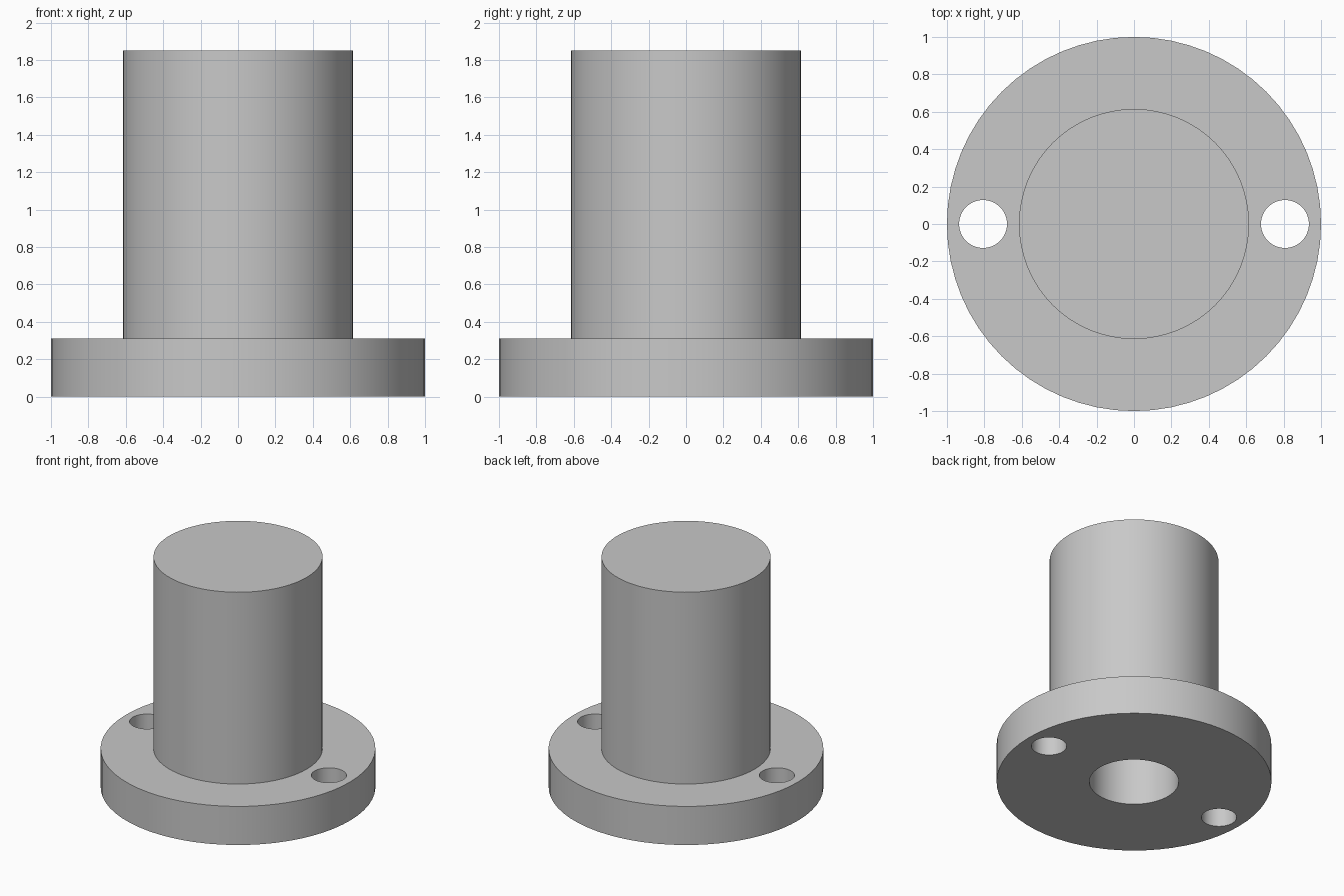
import bpy, bmesh, math

SEGMENTS = 64
FLANGE_R, FLANGE_H = 1.0, 0.31
POST_R, POST_TOP = 0.615, 1.85
BORE_R, BORE_TOP = 0.325, 1.54
HOLE_R, HOLE_X = 0.128, 0.807

cube = bpy.data.objects.get("Cube")
if cube:
    bpy.data.objects.remove(cube, do_unlink=True)

# Plain grey material
grey = bpy.data.materials.new("plain grey")
grey.use_nodes = True
grey.diffuse_color = (0.58, 0.58, 0.58, 1)
grey.node_tree.nodes["Principled BSDF"].inputs["Base Color"].default_value = grey.diffuse_color


def lathe(name, profile):
    """Turn a (radius, height) profile around the z axis."""
    bm = bmesh.new()
    verts = [bm.verts.new((r, 0, z)) for r, z in profile]
    edges = [bm.edges.new(pair) for pair in zip(verts, verts[1:])]
    bmesh.ops.spin(bm, geom=verts + edges, cent=(0, 0, 0), axis=(0, 0, 1),
                   angle=math.tau, steps=SEGMENTS, use_merge=True)
    bmesh.ops.remove_doubles(bm, verts=bm.verts, dist=1e-4)
    bmesh.ops.recalc_face_normals(bm, faces=bm.faces)
    mesh = bpy.data.meshes.new(name)
    bm.to_mesh(mesh)
    bm.free()
    mesh.materials.append(grey)
    obj = bpy.data.objects.new(name, mesh)
    bpy.context.collection.objects.link(obj)
    return obj


# Flanged bushing: flange, post and blind bore in one turned profile
bushing = lathe("flanged_bushing", [
    (0, BORE_TOP), (BORE_R, BORE_TOP), (BORE_R, 0), (FLANGE_R, 0),
    (FLANGE_R, FLANGE_H), (POST_R, FLANGE_H), (POST_R, POST_TOP), (0, POST_TOP)])

# Two bolt holes through the flange
for side, x in (("left", HOLE_X), ("right", -HOLE_X)):
    cutter = lathe(side + "_bolt_hole_cutter", [
        (0, -0.1), (HOLE_R, -0.1), (HOLE_R, FLANGE_H + 0.1), (0, FLANGE_H + 0.1)])
    cutter.location.x = x
    cutter.hide_render = True
    bpy.context.view_layer.update()
    cut = bushing.modifiers.new(side + " bolt hole", 'BOOLEAN')
    cut.operation = 'DIFFERENCE'
    cut.solver = 'EXACT'
    cut.object = cutter
    bpy.context.view_layer.objects.active = bushing
    bpy.ops.object.modifier_apply(modifier=cut.name)
    bpy.data.objects.remove(cutter, do_unlink=True)

# Smooth walls with crisp rims
bpy.ops.object.select_all(action='DESELECT')
bushing.select_set(True)
bpy.context.view_layer.objects.active = bushing
bpy.ops.object.shade_smooth_by_angle(angle=math.radians(30))
